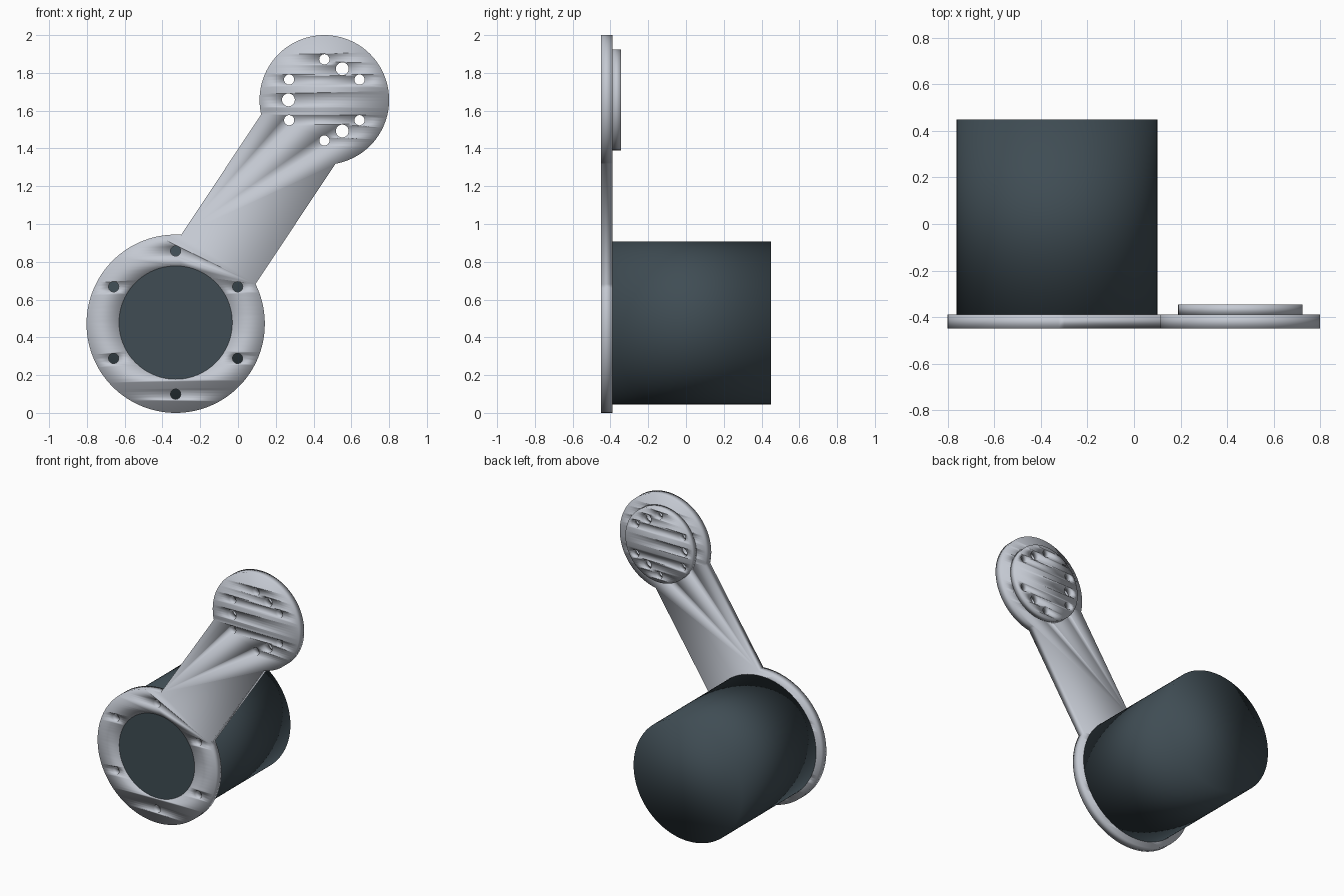
import bpy
import bmesh
import math

cube = bpy.data.objects.get("Cube")
if cube:
    bpy.data.objects.remove(cube, do_unlink=True)


def material(name, rgb):
    m = bpy.data.materials.new(name)
    m.use_nodes = True
    m.diffuse_color = (*rgb, 1)
    m.node_tree.nodes["Principled BSDF"].inputs["Base Color"].default_value = (*rgb, 1)
    return m


silver = material("silver grey", (0.55, 0.58, 0.64))
slate = material("dark slate", (0.05, 0.073, 0.088))

BIG, BIG_R = (-0.33, 0.472), 0.472
SMALL, SMALL_R = (0.457, 1.657), 0.343
FRONT, PLATE_BACK, BOSS_BACK, MOTOR_BACK = -0.45, -0.39, -0.345, 0.45


def arc(centre, r, start, end, n):
    """Points along an arc, angles in degrees, both ends included."""
    angles = [math.radians(start + (end - start) * i / n) for i in range(n + 1)]
    return [(centre[0] + r * math.cos(a), centre[1] + r * math.sin(a)) for a in angles]


def circle(centre, r, n=96):
    return arc(centre, r, 0, 360, n)[:-1]


def hole_ring(centre, ring_r, hole_r, first, count):
    """Round holes evenly spaced on a bolt circle."""
    spots = arc(centre, ring_r, first, first + 360, count)[:-1]
    return [circle(p, hole_r, 24) for p in spots]


def slab(name, loops, y0, y1, mat, sharp=False):
    """Fill a front-facing profile with holes and give it depth from y0 to y1."""
    curve = bpy.data.curves.new(name + " profile", "CURVE")
    curve.dimensions = "2D"
    curve.fill_mode = "BOTH"
    curve.extrude = (y1 - y0) / 2
    for pts in loops:
        s = curve.splines.new("POLY")
        s.points.add(len(pts) - 1)
        for p, (x, z) in zip(s.points, pts):
            p.co = (x, z, 0, 1)
        s.use_cyclic_u = True
    temp = bpy.data.objects.new(name + " temp", curve)
    bpy.context.collection.objects.link(temp)
    bpy.context.view_layer.update()
    deps = bpy.context.evaluated_depsgraph_get()
    mesh = bpy.data.meshes.new_from_object(temp.evaluated_get(deps))
    bpy.data.objects.remove(temp, do_unlink=True)
    bpy.data.curves.remove(curve)

    bm = bmesh.new()
    bm.from_mesh(mesh)
    bmesh.ops.remove_doubles(bm, verts=bm.verts, dist=0.0001)
    for v in bm.verts:
        x, z, d = v.co
        v.co = (x, (y0 + y1) / 2 - d, z)
    bmesh.ops.recalc_face_normals(bm, faces=bm.faces)
    for f in bm.faces:
        f.smooth = True
        f.material_index = 0
    bm.to_mesh(mesh)
    bm.free()
    mesh.materials.clear()
    mesh.materials.append(mat)
    mesh.name = name
    ob = bpy.data.objects.new(name, mesh)
    bpy.context.collection.objects.link(ob)
    if sharp:
        bpy.ops.object.select_all(action="DESELECT")
        ob.select_set(True)
        bpy.context.view_layer.objects.active = ob
        bpy.ops.object.shade_smooth_by_angle(angle=math.radians(30))
    return ob


# Link plate: two round ends joined by a straight arm
lean = math.degrees(math.atan2(SMALL[1] - BIG[1], SMALL[0] - BIG[0]))
big_half = 30
half_width = BIG_R * math.sin(math.radians(big_half))
small_half = math.degrees(math.asin(half_width / SMALL_R))
outline = arc(BIG, BIG_R, lean + big_half, lean + 360 - big_half, 100)
outline += arc(SMALL, SMALL_R, lean - 180 + small_half, lean + 180 - small_half, 90)

# Bolt holes shared by the plate and the boss behind it
boss_holes = hole_ring(SMALL, 0.215, 0.027, 30, 6) + hole_ring(SMALL, 0.19, 0.034, 60, 3)
motor_holes = hole_ring((BIG[0], 0.478), 0.379, 0.027, 30, 6)
window = circle((BIG[0], 0.478), 0.30)

slab("link_plate", [outline, window] + motor_holes + boss_holes, FRONT, PLATE_BACK, silver)
slab("output_boss", [circle(SMALL, 0.267)] + boss_holes, PLATE_BACK, BOSS_BACK, silver)

# Motor body behind the plate, with its round pilot filling the window
slab("motor_body", [circle((BIG[0], 0.476), 0.432)], PLATE_BACK, MOTOR_BACK, slate)
slab("motor_pilot", [window], FRONT, PLATE_BACK, slate, sharp=True)
